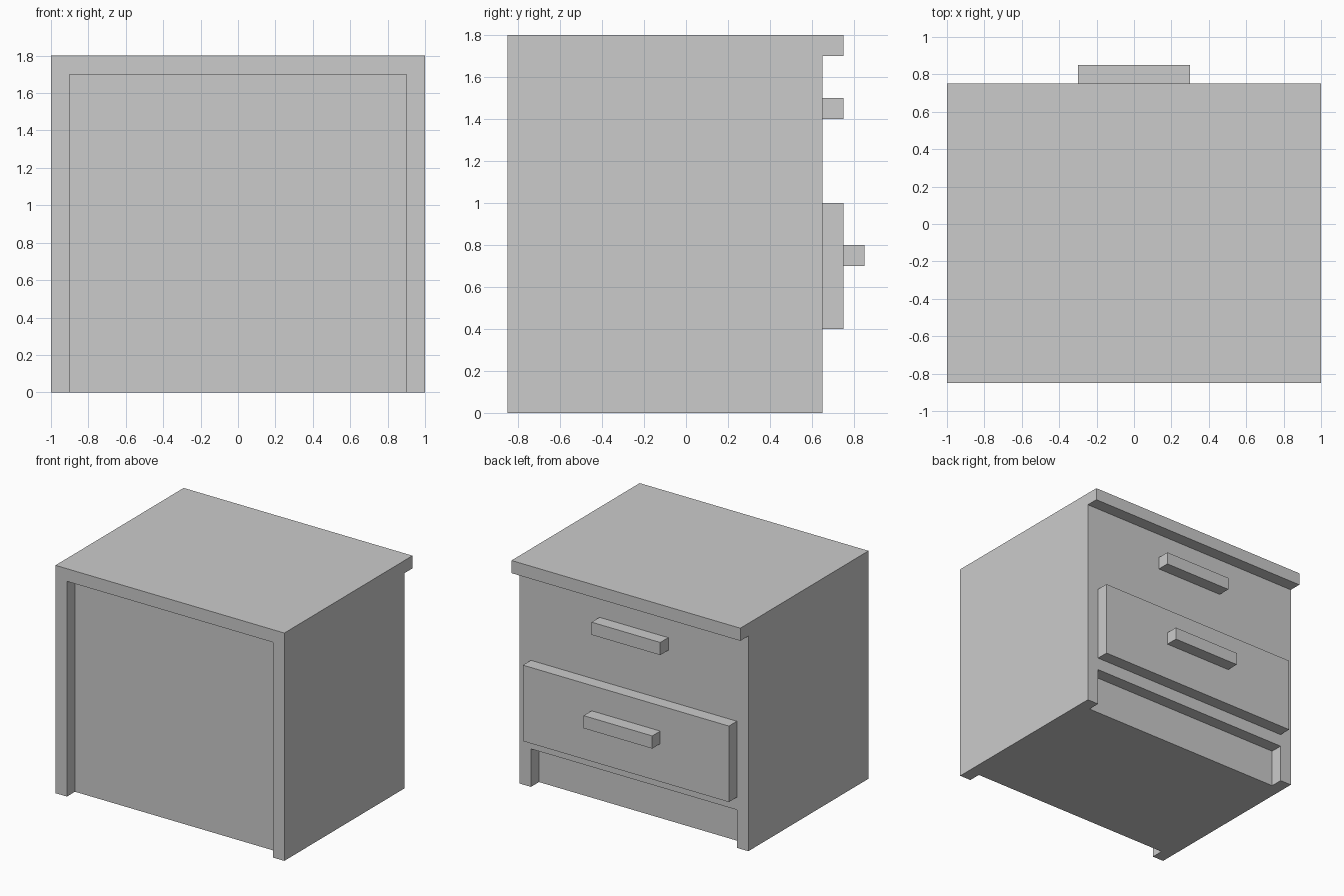
import bpy
import bmesh

if "Cube" in bpy.data.objects:
    bpy.data.objects.remove(bpy.data.objects["Cube"], do_unlink=True)

GREY = (0.6, 0.6, 0.6, 1.0)
grey = bpy.data.materials.new("plain_grey")
grey.use_nodes = True
grey.diffuse_color = GREY
grey.node_tree.nodes["Principled BSDF"].inputs["Base Color"].default_value = GREY


def extrude_x(name, profile, half_width):
    """Extrude a (y, z) outline along x, centred on x = 0."""
    bm = bmesh.new()
    face = bm.faces.new([bm.verts.new((-half_width, y, z)) for y, z in profile])
    side = bmesh.ops.extrude_face_region(bm, geom=[face])["geom"]
    verts = [v for v in side if isinstance(v, bmesh.types.BMVert)]
    bmesh.ops.translate(bm, verts=verts, vec=(2 * half_width, 0, 0))
    bmesh.ops.recalc_face_normals(bm, faces=bm.faces)
    mesh = bpy.data.meshes.new(name)
    bm.to_mesh(mesh)
    bm.free()
    mesh.materials.append(grey)
    obj = bpy.data.objects.new(name, mesh)
    bpy.context.collection.objects.link(obj)
    return obj


def block(name, half_width, y0, y1, z0, z1):
    return extrude_x(name, [(y0, z0), (y1, z0), (y1, z1), (y0, z1)], half_width)


def carve(target, cutter):
    """Subtract the cutter from the target and discard it."""
    mod = target.modifiers.new("carve", "BOOLEAN")
    mod.operation = "DIFFERENCE"
    mod.solver = "EXACT"
    mod.object = cutter
    bpy.context.view_layer.objects.active = target
    bpy.ops.object.modifier_apply(modifier=mod.name)
    bpy.data.objects.remove(cutter, do_unlink=True)


# Cabinet body with the top overhanging the drawer side
cabinet = extrude_x("cabinet", [(-0.85, 0), (0.65, 0), (0.65, 1.7),
                                (0.75, 1.7), (0.75, 1.8), (-0.85, 1.8)], 1.0)

# Recessed panel opposite the drawers, and toe kick beneath them
carve(cabinet, block("panel_cutter", 0.9, -1.0, -0.75, -0.1, 1.7))
carve(cabinet, block("toe_kick_cutter", 0.9, 0.55, 0.8, -0.1, 0.3))

# Raised lower drawer and the two handles
block("lower_drawer", 0.9, 0.65, 0.75, 0.4, 1.0)
block("upper_handle", 0.3, 0.65, 0.75, 1.4, 1.5)
block("lower_handle", 0.3, 0.75, 0.85, 0.7, 0.8)
